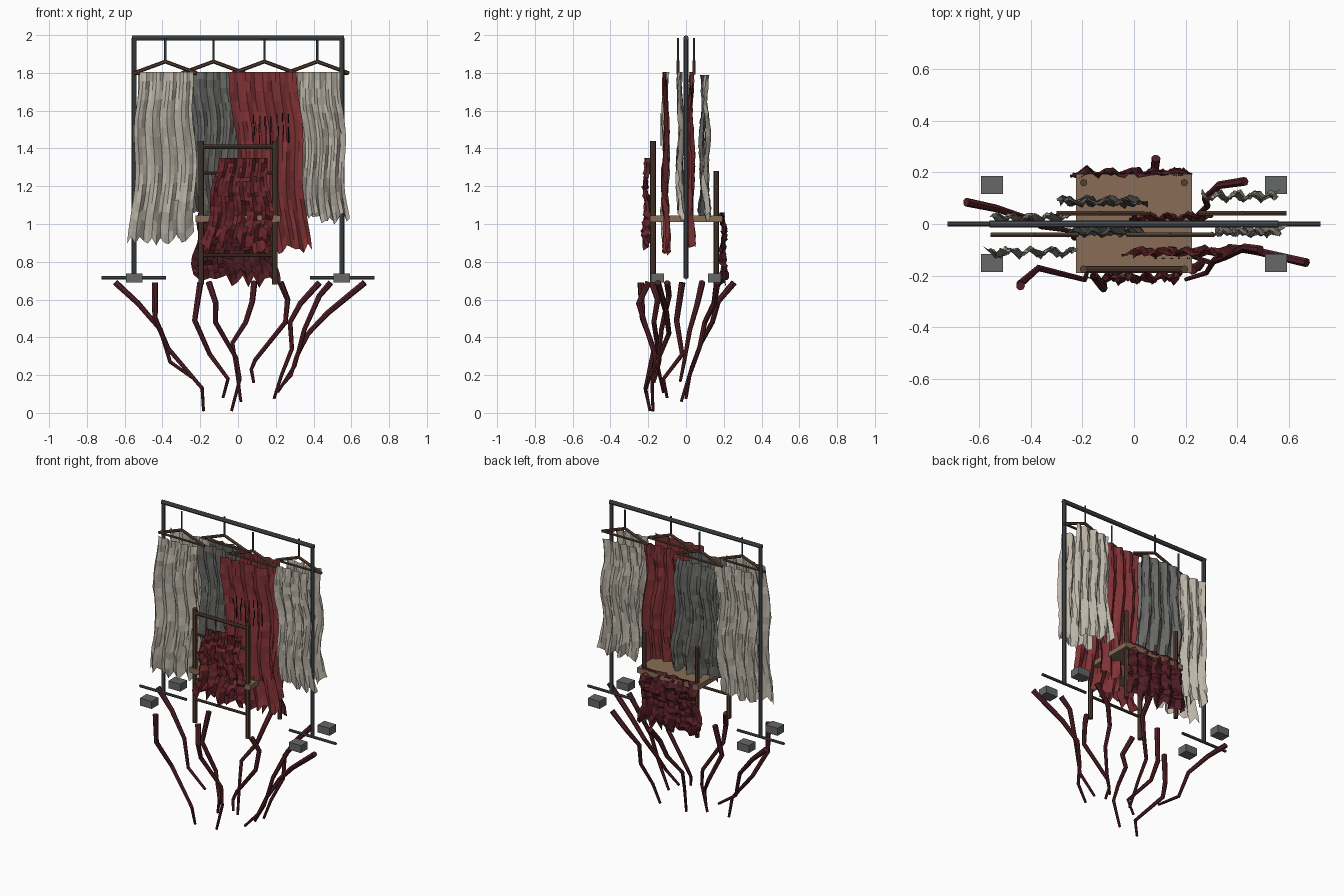
import bpy, bmesh, math, random
from mathutils import Vector

if "Cube" in bpy.data.objects:
    bpy.data.objects.remove(bpy.data.objects["Cube"])

random.seed(7)


def mat(name, r, g, b):
    m = bpy.data.materials.new(name)
    m.diffuse_color = (r, g, b, 1)
    m.use_nodes = True
    m.node_tree.nodes["Principled BSDF"].inputs["Base Color"].default_value = m.diffuse_color
    return m


METAL = mat("dark_metal", .07, .078, .082)
BLOCK = mat("grey_block", .13, .14, .135)
WOOD = mat("dark_wood", .09, .05, .032)
SEAT = mat("seat_wood", .25, .15, .09)
PALE = mat("pale_cloth", .50, .46, .39)
GREY = mat("grey_cloth", .14, .14, .135)
RED = mat("red_cloth", .22, .032, .036)
DEEP = mat("deep_red_cloth", .15, .02, .026)
MAROON = mat("maroon_cloth", .085, .013, .018)
ROOT = mat("root_red", .085, .014, .02)
THREAD = mat("thread", .02, .008, .01)


def finish(name, bm, material):
    me = bpy.data.meshes.new(name)
    bmesh.ops.recalc_face_normals(bm, faces=bm.faces[:])
    bm.to_mesh(me)
    bm.free()
    ob = bpy.data.objects.new(name, me)
    me.materials.append(material)
    bpy.context.collection.objects.link(ob)
    return ob


def tube(name, pts, r0, r1, material, sides=8):
    # swept tube with linear taper and capped ends
    pts = [Vector(p) for p in pts]
    bm = bmesh.new()
    rings = []
    for i, p in enumerate(pts):
        d = (pts[min(i + 1, len(pts) - 1)] - pts[max(i - 1, 0)]).normalized()
        ref = Vector((0, 1, 0)) if abs(d.y) < .9 else Vector((1, 0, 0))
        a = d.cross(ref).normalized()
        b = d.cross(a)
        r = r0 + (r1 - r0) * i / (len(pts) - 1)
        rings.append([bm.verts.new(p + r * (a * math.cos(t) + b * math.sin(t)))
                      for t in (2 * math.pi * k / sides for k in range(sides))])
    for u, v in zip(rings, rings[1:]):
        for k in range(sides):
            n = (k + 1) % sides
            bm.faces.new((u[k], u[n], v[n], v[k]))
    bm.faces.new(rings[0])
    bm.faces.new(rings[-1])
    return finish(name, bm, material)


def rod(name, a, b, r, material, sides=8):
    return tube(name, (a, b), r, r, material, sides)


def box(name, c, s, material):
    bm = bmesh.new()
    bmesh.ops.create_cube(bm, size=1)
    for v in bm.verts:
        v.co = Vector([c[i] + v.co[i] * s[i] for i in range(3)])
    return finish(name, bm, material)


def cloth(name, top, bottom, y, z0, z1, material, folds=4, amp=.02, rough=.006, cols=16, rows=18):
    # pleated sheet: top / bottom are (x left, x right)
    bm = bmesh.new()
    ph = random.uniform(0, 6)
    grid = []
    hem = [random.uniform(-.035, .035) for _ in range(cols + 1)]
    for j in range(rows + 1):
        t = j / rows
        row = []
        for i in range(cols + 1):
            u = i / cols
            xl = top[0] + (bottom[0] - top[0]) * t
            xr = top[1] + (bottom[1] - top[1]) * t
            x = xl + (xr - xl) * u + .012 * math.sin(9 * t + ph + u) * min(1, 4 * t)
            yy = y + amp * (.5 + .5 * t) * math.sin(2 * math.pi * folds * u + ph + 1.2 * math.sin(4 * t))
            yy += .006 * math.sin(11 * t + ph) + random.uniform(-rough, rough)
            z = z0 + (z1 - z0) * t + hem[i] * t ** 4 + random.uniform(-.006, .006) * (0 < j)
            row.append(bm.verts.new((x, yy, z)))
        grid.append(row)
    for a, b in zip(grid, grid[1:]):
        for i in range(cols):
            bm.faces.new((a[i], a[i + 1], b[i + 1], b[i]))
    return finish(name, bm, material)


# clothes rack
rod("rack_top_bar", (-.56, 0, 1.985), (.56, 0, 1.985), .014, METAL)
for s in (-1, 1):
    rod("rack_post", (s * .55, 0, .715), (s * .55, 0, 1.985), .013, METAL)
    rod("rack_foot", (s * .38, 0, .715), (s * .723, 0, .715), .009, METAL)
    for t in (-1, 1):
        box("foot_block", (s * .55, t * .151, .714), (.087, .07, .05), BLOCK)

# hangers
for x, y in ((-.385, -.042), (-.13, .042), (.14, -.042), (.42, .042)):
    rod("hanger_hook", (x, y, 1.855), (x, y, 1.985), .006, METAL, 6)
    for s in (-1, 1):
        rod("hanger_arm", (x, y, 1.86), (x + s * .168, y, 1.798), .01, WOOD, 6)
    rod("hanger_bar", (x - .165, y, 1.798), (x + .165, y, 1.798), .008, WOOD, 6)

# hanging garments, front and back panel per hanger
cloth("pale_left_front", (-.52, -.235), (-.575, -.225), -.108, 1.805, .925, PALE)
cloth("pale_left_back", (-.53, -.24), (-.55, -.27), .024, 1.805, .96, PALE)
cloth("grey_front", (-.27, .01), (-.24, .03), -.03, 1.805, 1.06, GREY)
cloth("grey_back", (-.27, .01), (-.30, .05), .088, 1.79, 1.04, GREY)
cloth("red_front", (-.05, .31), (.03, .38), -.108, 1.805, .87, RED)
cloth("red_back", (-.01, .28), (.0, .31), .026, 1.805, .90, RED)
cloth("pale_right_front", (.30, .54), (.33, .585), -.03, 1.805, 1.03, PALE)
cloth("pale_right_back", (.29, .54), (.27, .56), .108, 1.79, 1.05, PALE)

# stitches on the red garment
for r in range(3):
    for c in range(7):
        x = .085 + c * .031 + random.uniform(-.006, .006)
        z = 1.45 + r * .05 + random.uniform(-.012, .012)
        rod("stitch", (x, -.133, z - .025), (x, -.133, z + .025), .003, THREAD, 5)

# chair
for s in (-1, 1):
    rod("chair_tall_post", (s * .195, -.175, .68), (s * .195, -.175, 1.44), .015, WOOD)
    rod("chair_short_post", (s * .195, .16, .68), (s * .195, .16, 1.28), .014, WOOD)
box("seat", (0, .002, 1.027), (.45, .385, .034), SEAT)
for z, r in ((1.41, .012), (1.27, .009), (.835, .009)):
    rod("chair_rail", (-.2, -.175, z), (.2, -.175, z), r, WOOD)

# crumpled cloths draped on the chair
cloth("chair_front_drape", (-.10, .155), (-.19, .19), -.208, 1.35, .89, DEEP, 5, .018, .014)
cloth("chair_back_drape", (-.21, .19), (-.245, .215), .197, 1.06, .70, MAROON, 5, .016, .012)

# roots hanging below
roots = [
    [(-.65, .085, .69), (-.53, .06, .58), (-.41, .02, .44), (-.36, -.01, .27), (-.22, -.03, .17)],
    [(-.44, -.24, .69), (-.44, -.23, .50), (-.37, -.17, .34), (-.19, -.215, .13), (-.183, -.19, .01)],
    [(-.20, -.02, .69), (-.23, -.05, .49), (-.15, -.02, .31), (-.053, -.12, .18), (-.08, -.10, .08)],
    [(-.155, -.20, .69), (-.118, -.25, .58), (-.12, -.22, .48), (-.01, -.16, .29), (.01, -.18, .18), (-.035, -.175, .01)],
    [(.085, .255, .69), (.075, .17, .59), (.04, .14, .48), (-.03, .08, .37), (-.01, .03, .24), (.015, -.025, .06)],
    [(.225, -.18, .69), (.262, -.15, .60), (.25, -.17, .48), (.09, -.14, .28), (.07, -.15, .23), (.083, -.17, .16)],
    [(.43, .165, .69), (.33, .15, .58), (.275, .10, .48), (.285, .07, .34), (.23, .02, .20), (.19, .0, .075)],
    [(.67, -.15, .69), (.475, -.105, .53), (.37, -.09, .42), (.31, -.14, .30), (.28, -.19, .20), (.2, -.215, .11)],
    [(.49, -.10, .69), (.43, -.09, .62), (.35, -.13, .44), (.30, -.15, .25), (.21, -.12, .11)],
]
for p in roots:
    tube("hanging_root", p, .0175, .008, ROOT, 7)
